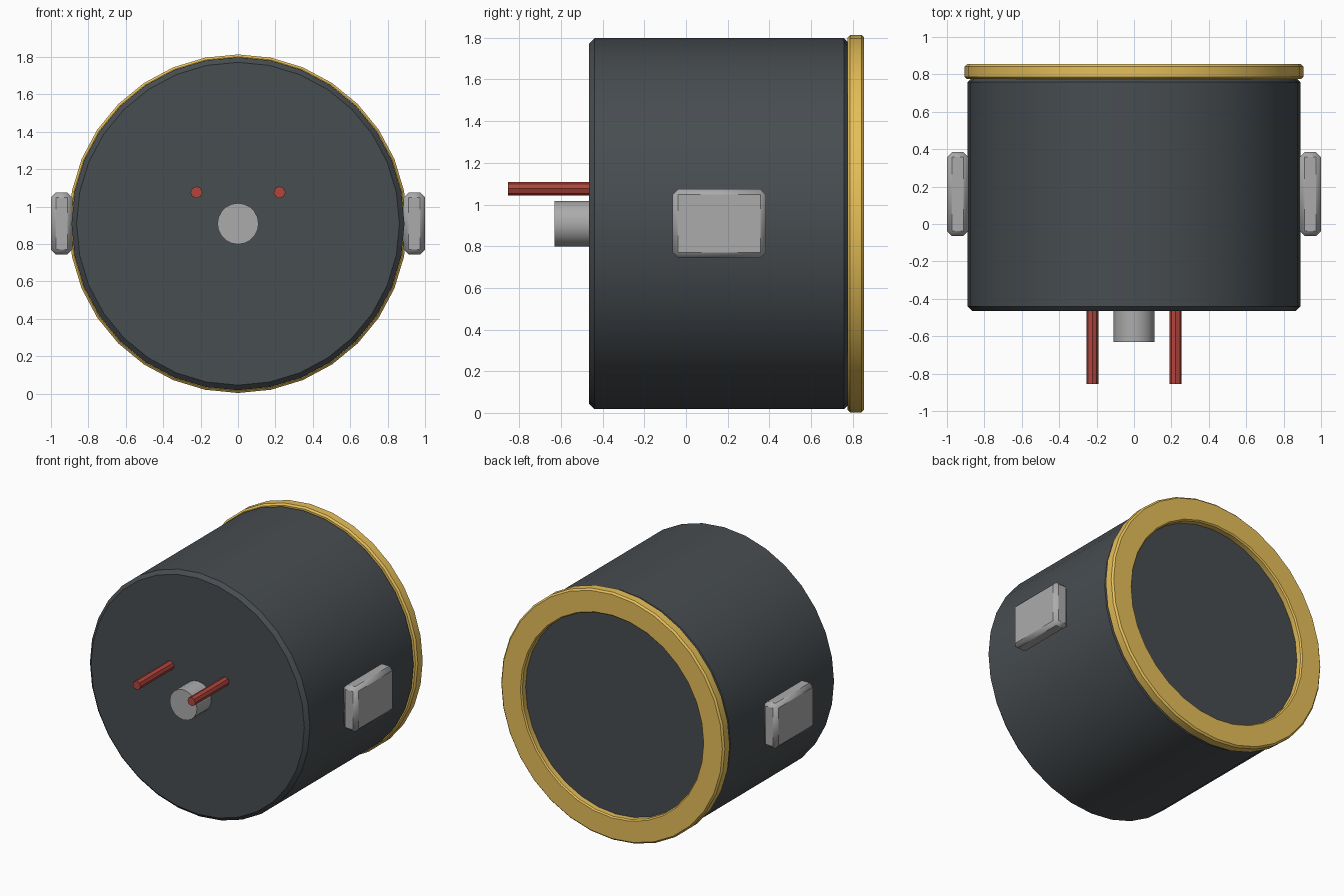
import bpy
import bmesh
from math import radians
from mathutils import Matrix, Vector

cube = bpy.data.objects.get("Cube")
if cube:
    bpy.data.objects.remove(cube, do_unlink=True)

AXIS_Z = 0.908
SIDES = 32


def material(name, rgb):
    mat = bpy.data.materials.new(name)
    mat.use_nodes = True
    mat.diffuse_color = (*rgb, 1)
    mat.node_tree.nodes["Principled BSDF"].inputs["Base Color"].default_value = (*rgb, 1)
    return mat


charcoal = material("charcoal", (0.064, 0.074, 0.082))
brass = material("brass", (0.79, 0.52, 0.1))
steel = material("steel", (0.41, 0.41, 0.415))
red = material("red", (0.44, 0.06, 0.045))


def finish(name, bm, mat, bevel=0):
    bmesh.ops.recalc_face_normals(bm, faces=bm.faces)
    mesh = bpy.data.meshes.new(name)
    bm.to_mesh(mesh)
    bm.free()
    mesh.materials.append(mat)
    obj = bpy.data.objects.new(name, mesh)
    bpy.context.collection.objects.link(obj)
    if bevel:
        mod = obj.modifiers.new("edge_bevel", "BEVEL")
        mod.width = bevel
        mod.segments = 1
    bpy.ops.object.select_all(action="DESELECT")
    obj.select_set(True)
    bpy.context.view_layer.objects.active = obj
    bpy.ops.object.shade_smooth_by_angle(angle=radians(30))
    return obj


def lathe(name, profile, sides, mat, x=0, z=AXIS_Z, closed=False):
    """Spin a (radius, y) profile around an axis parallel to y."""
    bm = bmesh.new()
    verts = [bm.verts.new((x, y, z + r)) for r, y in profile]
    edges = [bm.edges.new(pair) for pair in zip(verts, verts[1:])]
    if closed:
        edges.append(bm.edges.new((verts[-1], verts[0])))
    bmesh.ops.spin(bm, geom=verts + edges, cent=(x, 0, z), axis=(0, 1, 0),
                   angle=radians(360), steps=sides)
    bmesh.ops.remove_doubles(bm, verts=bm.verts, dist=0.0005)
    return finish(name, bm, mat)


def rod(name, radius, y0, y1, sides, mat, x=0, z=AXIS_Z):
    return lathe(name, [(0, y0), (radius, y0), (radius, y1), (0, y1)], sides, mat, x, z)


# Motor can with chamfered rims
lathe("motor_body", [(0, -0.466), (0.863, -0.466), (0.89, -0.44), (0.89, 0.758),
                     (0.873, 0.775), (0, 0.775)], SIDES, charcoal)

# Rear ring with chamfered edges, and the plate recessed inside it
lathe("rear_ring", [(0.733, 0.775), (0.893, 0.775), (0.905, 0.787), (0.905, 0.843),
                    (0.893, 0.855), (0.742, 0.855), (0.733, 0.846)],
      SIDES, brass, closed=True)
rod("rear_plate", 0.738, 0.77, 0.807, SIDES, charcoal)

# Output shaft
rod("shaft", 0.11, -0.632, -0.44, 20, steel)

# Paired terminals and side blocks
for side, sign in (("left", 1), ("right", -1)):
    rod(side + "_terminal", 0.032, -0.855, -0.44, 8, red, x=0.222 * sign, z=1.076)
    bm = bmesh.new()
    place = Matrix.Translation(Vector((0.943 * sign, 0.16, 0.909)))
    bmesh.ops.create_cube(bm, size=1, matrix=place @ Matrix.Diagonal((0.114, 0.448, 0.33, 1)))
    finish(side + "_side_block", bm, steel, bevel=0.026)
